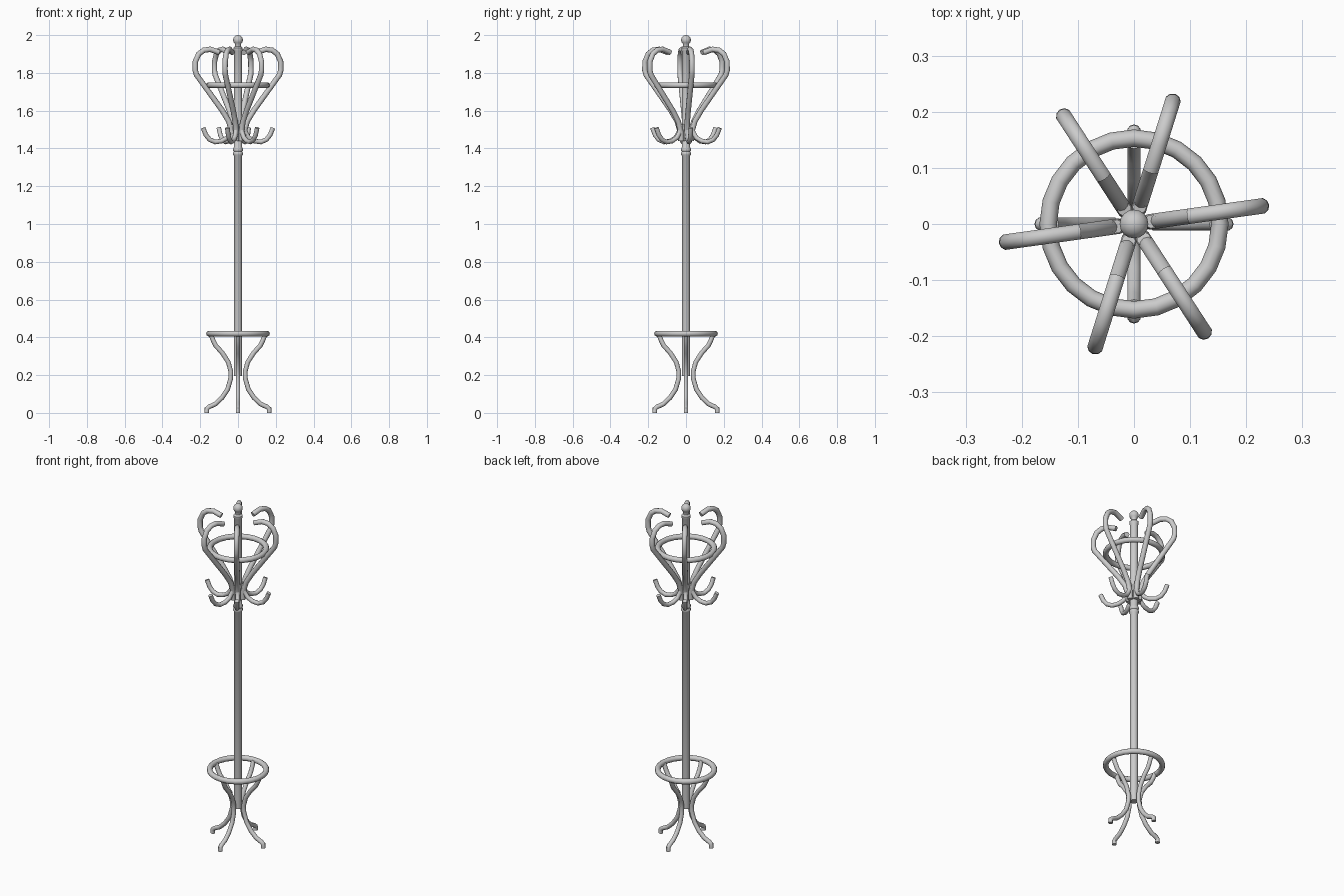
import bpy, bmesh
from math import sin, cos, pi, radians
from mathutils import Vector

if "Cube" in bpy.data.objects:
    bpy.data.objects.remove(bpy.data.objects["Cube"])


def finish(bm, name):
    bmesh.ops.recalc_face_normals(bm, faces=bm.faces)
    me = bpy.data.meshes.new(name)
    bm.to_mesh(me)
    bm.free()
    ob = bpy.data.objects.new(name, me)
    bpy.context.collection.objects.link(ob)
    bpy.ops.object.select_all(action='DESELECT')
    ob.select_set(True)
    bpy.context.view_layer.objects.active = ob
    bpy.ops.object.shade_smooth_by_angle(angle=radians(40))
    return ob


def bent_rod(name, path, radius, degrees, sides=10):
    """Round rod swept along an (r, z) path, standing in a vertical plane."""
    a = radians(degrees)
    out, side = Vector((cos(a), sin(a), 0)), Vector((-sin(a), cos(a), 0))
    up = Vector((0, 0, 1))
    pts = [Vector(p) for p in path]
    bm = bmesh.new()
    rings = []
    for i, p in enumerate(pts):
        d0 = (p - pts[max(i - 1, 0)]).normalized()
        d1 = (pts[min(i + 1, len(pts) - 1)] - p).normalized()
        t = (d0 + d1).normalized()
        n = out * -t.y + up * t.x
        c = out * p.x + up * p.y
        rings.append([bm.verts.new(c + radius * (n * cos(2 * pi * k / sides) + side * sin(2 * pi * k / sides)))
                      for k in range(sides)])
    for r0, r1 in zip(rings, rings[1:]):
        for k in range(sides):
            j = (k + 1) % sides
            bm.faces.new((r0[k], r0[j], r1[j], r1[k]))
    bm.faces.new(rings[0])
    bm.faces.new(rings[-1])
    return finish(bm, name)


def lathe(name, profile, steps, closed=False):
    """Spin an (r, z) profile round the z axis."""
    bm = bmesh.new()
    vs = [bm.verts.new((r, 0, z)) for r, z in profile]
    es = [bm.edges.new(p) for p in zip(vs, vs[1:])]
    if closed:
        es.append(bm.edges.new((vs[-1], vs[0])))
    bmesh.ops.spin(bm, geom=vs + es, cent=(0, 0, 0), axis=(0, 0, 1),
                   angle=2 * pi, steps=steps, use_duplicate=False)
    bmesh.ops.remove_doubles(bm, verts=bm.verts, dist=1e-5)
    return finish(bm, name)


def hoop(name, z, radius=0.153, tube=0.0155):
    profile = [(radius + tube * cos(k * pi / 5), z + tube * sin(k * pi / 5)) for k in range(10)]
    return lathe(name, profile, 24, True)


# Centre pole with collar beads and ball finial
ball = [(0.026 * cos(radians(t)), 1.974 + 0.026 * sin(radians(t))) for t in range(-50, 90, 20)]
lathe("pole", [(0, 0.195), (0.022, 0.195), (0.022, 1.362), (0.026, 1.367), (0.026, 1.378),
               (0.022, 1.383), (0.026, 1.388), (0.026, 1.399), (0.022, 1.405),
               (0.022, 1.915), (0.025, 1.92), (0.025, 1.932), (0.016, 1.94)]
      + ball + [(0, 2.0)], 16)

# Hoops for umbrellas and for bracing the arms
hoop("umbrella_hoop", 0.42)
hoop("upper_hoop", 1.735)

# Four bent legs
leg = [(0.165, 0), (0.165, 0.022), (0.153, 0.032), (0.12, 0.047), (0.085, 0.08), (0.055, 0.125),
       (0.039, 0.18), (0.038, 0.22), (0.052, 0.27), (0.085, 0.32), (0.117, 0.355), (0.132, 0.385), (0.146, 0.42)]
for i in range(4):
    bent_rod(f"leg_{i + 1}", leg, 0.0125, 90 * i)

# Six tall hat arms, each with a small coat hook below
arm = [(0.03, 1.44), (0.032, 1.485), (0.05, 1.545), (0.085, 1.602), (0.222, 1.79), (0.229, 1.815),
       (0.228, 1.86), (0.21, 1.9), (0.183, 1.92), (0.148, 1.925), (0.1, 1.908)]
hook = [(0.032, 1.53), (0.04, 1.485), (0.058, 1.456), (0.088, 1.439), (0.122, 1.434),
        (0.152, 1.447), (0.172, 1.472), (0.187, 1.509)]
for i, deg in enumerate((8, 72.5, 123, 188, 252.5, 303)):
    bent_rod(f"hat_arm_{i + 1}", arm, 0.0145, deg)
    bent_rod(f"coat_hook_{i + 1}", hook, 0.0125, deg)
